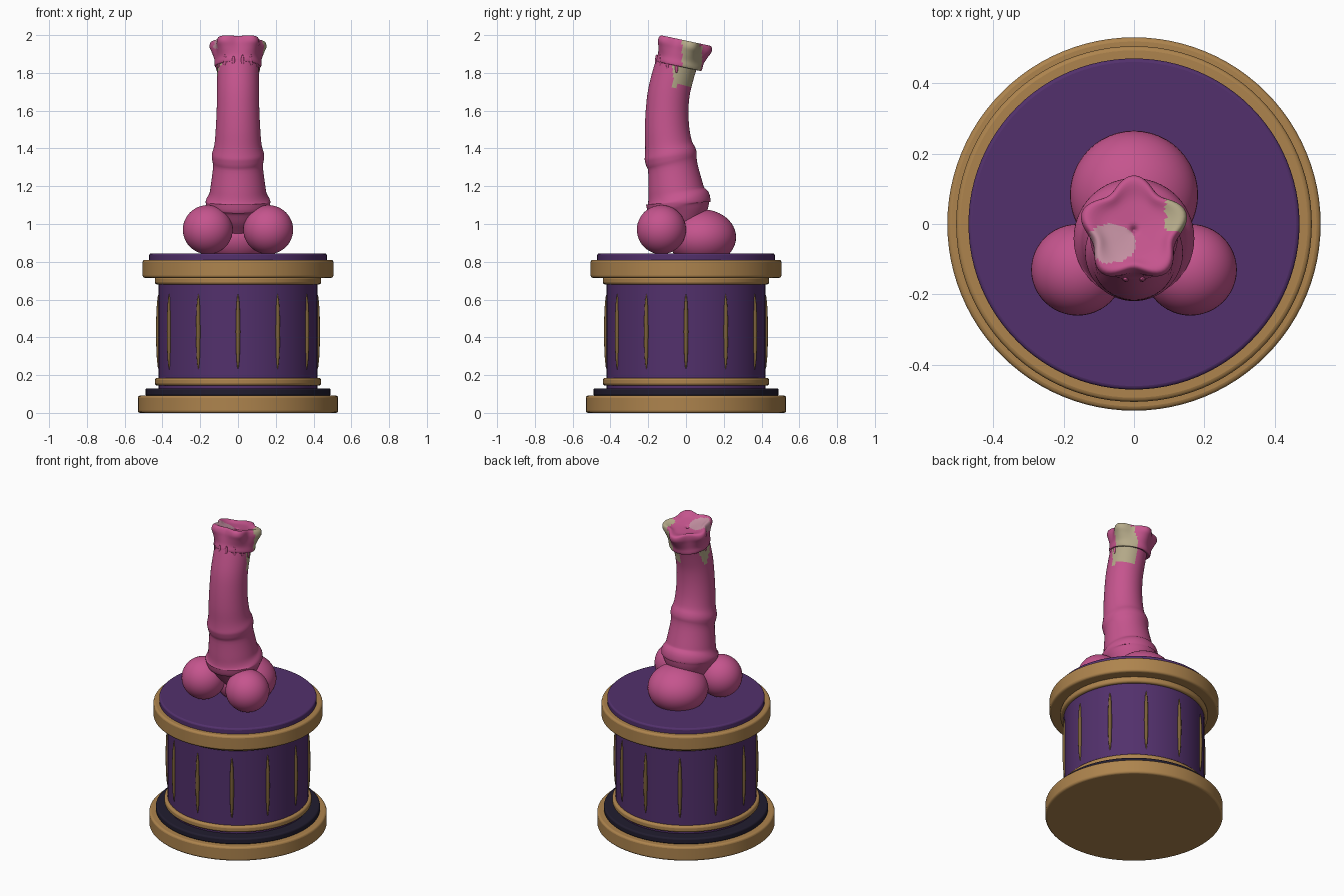
import bpy, bmesh
from math import sin, cos, pi, atan2, radians
from mathutils import Vector

if "Cube" in bpy.data.objects:
    bpy.data.objects.remove(bpy.data.objects["Cube"])


def mat(name, r, g, b):
    m = bpy.data.materials.new(name)
    m.diffuse_color = (r, g, b, 1)
    m.use_nodes = True
    m.node_tree.nodes["Principled BSDF"].inputs["Base Color"].default_value = m.diffuse_color
    return m


PINK = mat("pink", 0.56, 0.09, 0.27)
PALE = mat("pale", 0.46, 0.40, 0.25)
BLUSH = mat("blush", 0.55, 0.28, 0.36)
GOLD = mat("gold", 0.42, 0.23, 0.075)
BRONZE = mat("bronze", 0.20, 0.12, 0.04)
PURPLE = mat("purple", 0.085, 0.03, 0.15)
DARK = mat("dark", 0.015, 0.012, 0.028)


def smooth(ob, angle=40):
    bpy.ops.object.select_all(action='DESELECT')
    ob.select_set(True)
    bpy.context.view_layer.objects.active = ob
    bpy.ops.object.shade_smooth_by_angle(angle=radians(angle))


def disc(name, r, z0, z1, m, bevel=0.01):
    bpy.ops.mesh.primitive_cylinder_add(vertices=96, radius=r, depth=z1 - z0,
                                        location=(0, 0, (z0 + z1) / 2))
    ob = bpy.context.object
    ob.name = name
    ob.data.materials.append(m)
    smooth(ob)
    b = ob.modifiers.new("bevel", 'BEVEL')
    b.width, b.segments = bevel, 3
    return ob


def ellipsoid(name, loc, scale, m, seg=48, rot=0):
    bpy.ops.mesh.primitive_uv_sphere_add(segments=seg, ring_count=seg // 2, radius=1,
                                         location=loc, rotation=(0, 0, rot))
    ob = bpy.context.object
    ob.name = name
    ob.scale = scale
    ob.data.materials.append(m)
    smooth(ob, 60)
    return ob


def spline(pts, n=4):
    """Resample a list of tuples with a Catmull-Rom curve."""
    p = [Vector(q) for q in pts]
    p = [p[0]] + p + [p[-1]]
    out = []
    for i in range(1, len(p) - 2):
        a, b, c, d = p[i - 1:i + 3]
        for k in range(n):
            t = k / n
            out.append(0.5 * (2 * b + (c - a) * t + (2 * a - 5 * b + 4 * c - d) * t * t
                              + (3 * b - a - 3 * c + d) * t ** 3))
    return out + [p[-1]]


def loft(name, rings, paint, sides=80):
    """rings: (centre y, centre z, radius, lobe amount, tilt)"""
    bm = bmesh.new()
    loops = []
    for cy, cz, r, lobe, tilt in rings:
        row = []
        for i in range(sides):
            a = 2 * pi * i / sides
            rr = r * (1 + lobe * cos(5 * (a - pi / 2)))
            row.append(bm.verts.new((rr * cos(a), cy + rr * sin(a) * cos(tilt),
                                     cz - rr * sin(a) * sin(tilt))))
        loops.append(row)
    for lo, hi in zip(loops, loops[1:]):
        for i in range(sides):
            j = (i + 1) % sides
            bm.faces.new((lo[i], lo[j], hi[j], hi[i]))
    bm.faces.new(loops[0][::-1])
    bm.faces.new(loops[-1])
    for f in bm.faces:
        f.material_index = paint(f.calc_center_median())
    me = bpy.data.meshes.new(name)
    bm.to_mesh(me)
    bm.free()
    for m in (PINK, PALE, BLUSH):
        me.materials.append(m)
    ob = bpy.data.objects.new(name, me)
    bpy.context.collection.objects.link(ob)
    smooth(ob, 60)
    return ob


# pedestal
disc("base_disc", 0.53, 0.0, 0.092, GOLD, 0.012)
disc("base_step", 0.49, 0.09, 0.13, DARK)
disc("drum", 0.42, 0.12, 0.73, PURPLE, 0.005)
disc("lower_band", 0.44, 0.145, 0.185, GOLD, 0.012)
disc("upper_band", 0.44, 0.68, 0.72, GOLD, 0.012)
disc("top_disc", 0.505, 0.715, 0.81, GOLD, 0.012)
disc("top_pad", 0.47, 0.80, 0.845, PURPLE)
for i in range(12):
    a = i * pi / 6
    ellipsoid(f"drum_rib_{i}", (0.42 * cos(a), 0.42 * sin(a), 0.43),
              (0.014, 0.012, 0.2), BRONZE, 16, a)

# three round lobes at the foot of the sculpture
for s, side in ((-1, "left"), (1, "right")):
    ellipsoid(f"{side}_ball", (s * 0.16, -0.13, 0.97), (0.132, 0.13, 0.13), PINK)
ellipsoid("back_ball", (0, 0.083, 0.93), (0.182, 0.182, 0.148), PINK)


# column with a collar at the foot and a ring above it
def paint_column(c):
    if c.z > 1.73 and c.x > 0.02 and -0.05 < c.y + 0.02 < 0.08:
        return 1
    if c.x < -0.02 and c.z > 1.72 and abs(c.y + 0.05) < (c.z - 1.71) * 0.5:
        return 1
    return 0


path = spline([(-0.03, 0.94, 0.06), (-0.03, 1.0, 0.115), (-0.035, 1.07, 0.153),
               (-0.04, 1.1, 0.168), (-0.042, 1.125, 0.17), (-0.05, 1.16, 0.152),
               (-0.056, 1.2, 0.145), (-0.07, 1.3, 0.132), (-0.078, 1.34, 0.137),
               (-0.083, 1.37, 0.138), (-0.092, 1.42, 0.125), (-0.1, 1.5, 0.118),
               (-0.1, 1.6, 0.113), (-0.09, 1.7, 0.111), (-0.065, 1.8, 0.11),
               (-0.043, 1.87, 0.11)])
rings = []
for i, (y, z, r) in enumerate(path):
    a, b = path[max(i - 1, 0)], path[min(i + 1, len(path) - 1)]
    rings.append((y, z, r, 0, atan2(b[0] - a[0], b[1] - a[1])))
loft("column", rings, paint_column)


# five-lobed dished cap, leaning backwards
def paint_cap(c):
    if c.x > 0.04 and -0.02 < c.y < 0.085 and (c.x > 0.09 or c.z < 1.94):
        return 1
    if c.z > 1.93 and ((c.x + 0.065) / 0.07) ** 2 + ((c.y + 0.055) / 0.055) ** 2 < 1:
        return 2
    return 0


TILT, Y0, Z0 = 0.21, -0.04, 1.835
profile = spline([(0.10, 0.006, 0), (0.12, 0.0, 0), (0.125, 0.012, 0.01), (0.124, 0.04, 0.03),
                  (0.132, 0.08, 0.08), (0.139, 0.11, 0.12), (0.134, 0.135, 0.13),
                  (0.118, 0.141, 0.12), (0.085, 0.128, 0.06), (0.04, 0.122, 0.02),
                  (0.015, 0.118, 0), (0.002, 0.105, 0)])
loft("cap", [(Y0 + h * sin(TILT), Z0 + h * cos(TILT), r, k, TILT) for r, h, k in profile],
     paint_cap)

# small drips below the cap
for i in range(8):
    a = pi + i * pi / 7
    ellipsoid(f"cap_drip_{i}", (0.108 * cos(a), -0.05 + 0.108 * sin(a), 1.835 - 0.025 * sin(a)),
              (0.009, 0.009, 0.03 + 0.008 * (i % 3)), PINK, 12)
